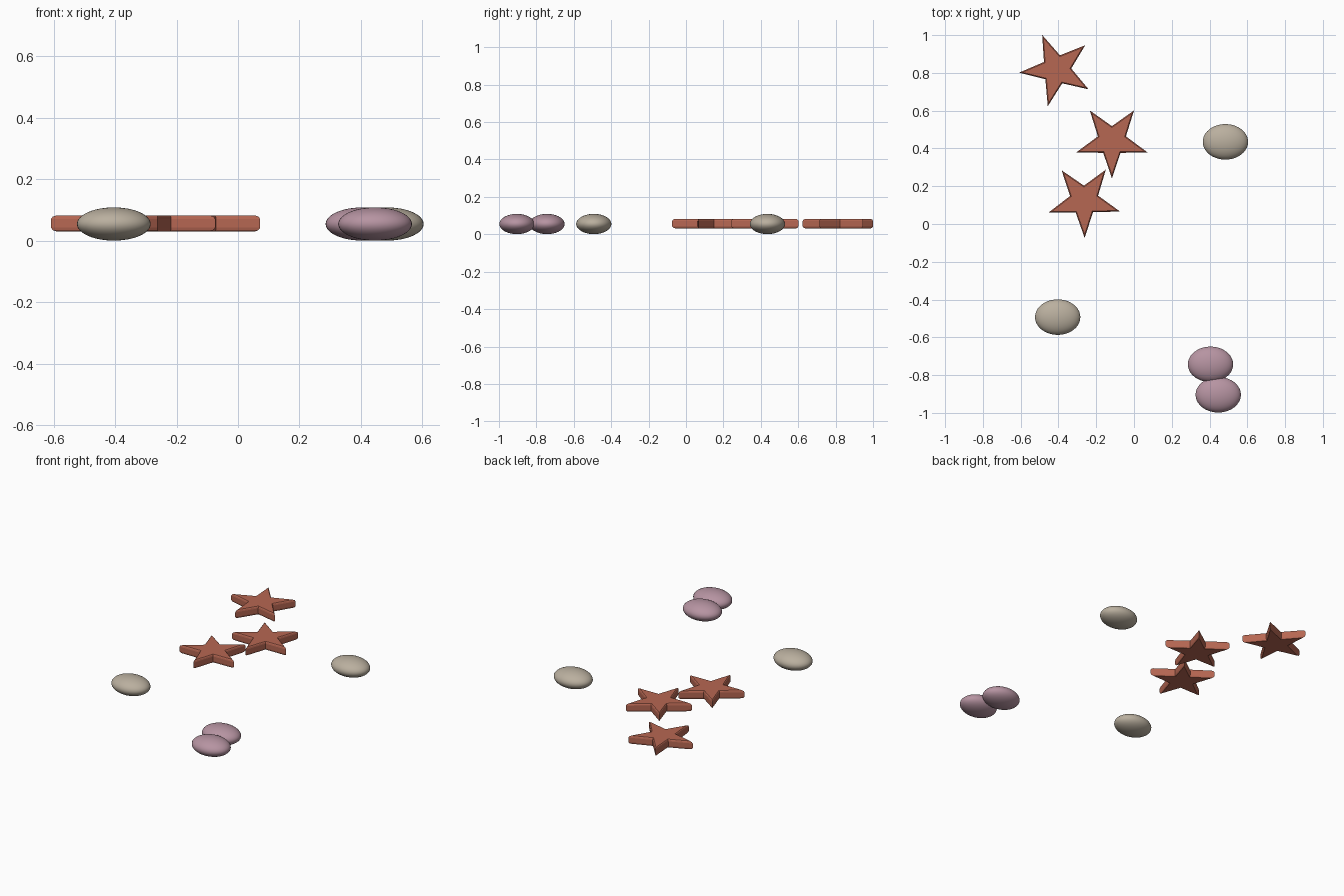
import bpy, bmesh, math

if "Cube" in bpy.data.objects:
    bpy.data.objects.remove(bpy.data.objects["Cube"])

Z = 0.056  # mid-height shared by all pieces


def material(name, rgb):
    m = bpy.data.materials.new(name)
    m.diffuse_color = (*rgb, 1)
    m.use_nodes = True
    m.node_tree.nodes["Principled BSDF"].inputs["Base Color"].default_value = m.diffuse_color
    return m


terracotta = material("terracotta", (0.47, 0.135, 0.085))
stone = material("warm_grey", (0.49, 0.43, 0.345))
mauve = material("mauve", (0.47, 0.295, 0.36))


def finish(bm, name, loc, mat):
    bmesh.ops.recalc_face_normals(bm, faces=bm.faces)
    me = bpy.data.meshes.new(name)
    bm.to_mesh(me)
    bm.free()
    me.materials.append(mat)
    ob = bpy.data.objects.new(name, me)
    ob.location = loc
    bpy.context.collection.objects.link(ob)
    return ob


# Starfish: five-pointed plate with softened top and bottom rims
def star(name, x, y, angle, r=0.199, inner=0.078):
    bm = bmesh.new()
    rings = []
    for s, z in [(0.91, -.026), (0.97, -.022), (1, -.014),
                 (1, .014), (0.97, .022), (0.91, .026)]:
        ring = []
        for i in range(10):
            a = math.radians(angle + 36 * i)
            d = s * (inner if i % 2 else r)
            ring.append(bm.verts.new((d * math.cos(a), d * math.sin(a), z)))
        rings.append(ring)
    for a, b in zip(rings, rings[1:]):
        for i in range(10):
            j = (i + 1) % 10
            bm.faces.new((a[i], a[j], b[j], b[i]))
    bm.faces.new(rings[0])
    bm.faces.new(rings[-1])
    finish(bm, name, (x, y, Z + 0.001), terracotta)


# Pebbles: smooth flattened ellipsoids
def pebble(name, x, y, mat):
    bm = bmesh.new()
    bmesh.ops.create_uvsphere(bm, u_segments=40, v_segments=24, radius=1)
    bmesh.ops.scale(bm, vec=(0.12, 0.094, 0.054), verts=bm.verts)
    for f in bm.faces:
        f.smooth = True
    finish(bm, name, (x, y, Z - 0.001), mat)


star("star_back", -0.41, 0.817, 40.5)
star("star_middle", -0.117, 0.44, 270)
star("star_front", -0.264, 0.125, 270.8)
pebble("grey_pebble_left", -0.404, -0.493, stone)
pebble("grey_pebble_right", 0.484, 0.435, stone)
pebble("mauve_pebble_back", 0.405, -0.743, mauve)
pebble("mauve_pebble_front", 0.446, -0.904, mauve)
